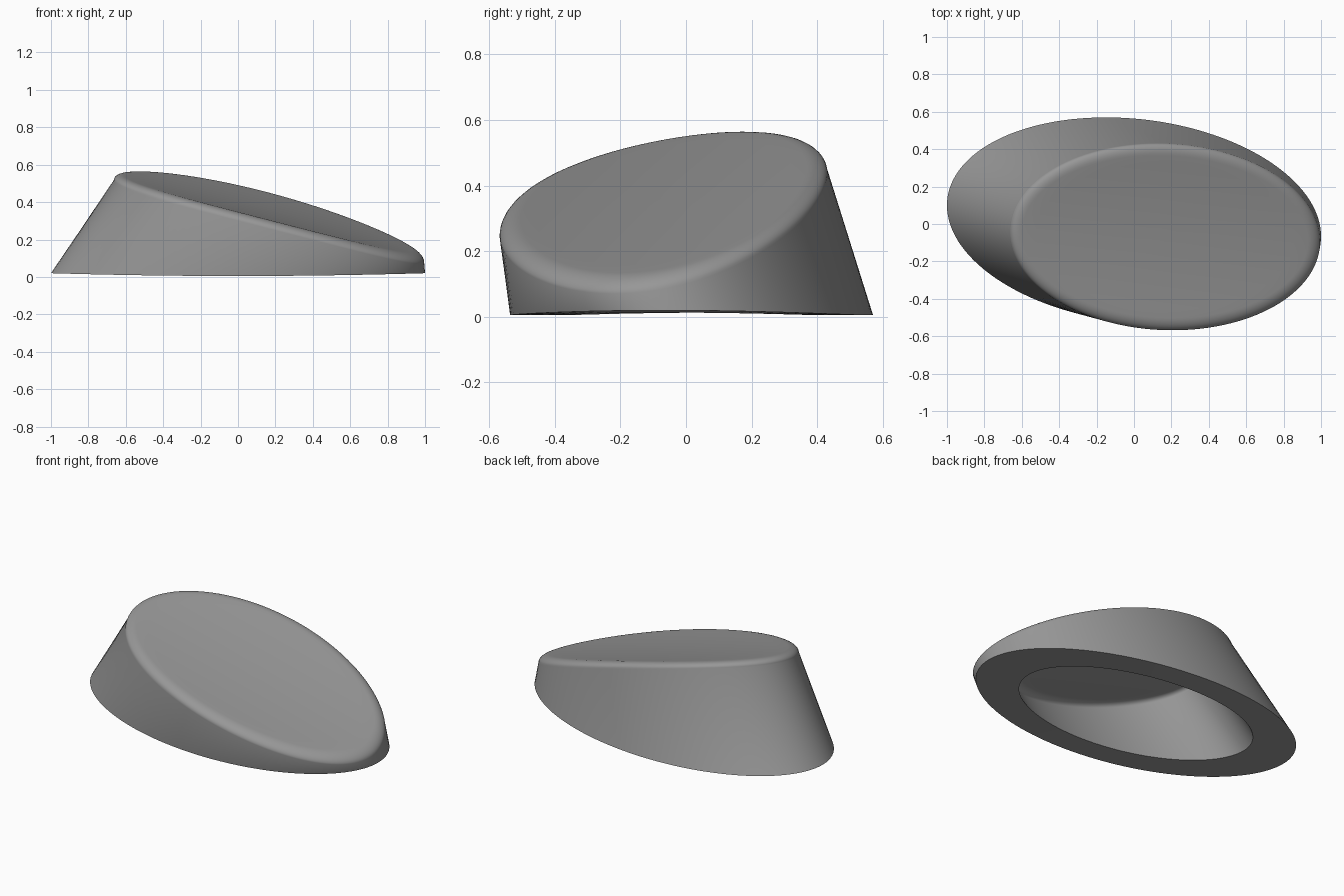
import bpy, bmesh
from math import sin, cos, pi, radians

if "Cube" in bpy.data.objects:
    bpy.data.objects.remove(bpy.data.objects["Cube"])

SEG = 128


def ellipse(cx, cy, a, b, skew, height):
    """Skewed ellipse ring; height(x, y) lifts each point."""
    pts = []
    for i in range(SEG):
        t = 2 * pi * i / SEG
        x, y = cx + a * cos(t), cy + b * sin(t - skew)
        pts.append((x, y, height(x, y)))
    return pts


def base_z(x, y):
    # underside bows up very slightly toward both ends
    return 0.005 + 0.015 * x * x


def slanted(centre):
    # tilted top face with a slight saddle: the front edge is lifted
    def height(x, y):
        u, v = (x - 0.165) / 0.83, (y + 0.068) / 0.5
        return centre - 0.212 * u + 0.082 * v + 0.028 * v * v - 0.015 * u * u
    return height


def rounded_cap(cx, cy, a, b, centre, radius, rise):
    """Rings for a rounded rim followed by shrinking rings over the face."""
    rings = []
    for k in range(9):
        t = pi / 2 * k / 8
        inset = radius * (1 - cos(t))
        rings.append(ellipse(cx, cy, a - inset, b - inset, 0.05,
                             slanted(centre + rise * sin(t))))
    for s in (0.9, 0.75, 0.6, 0.45, 0.3, 0.15, 0.04):
        rings.append(ellipse(cx, cy, (a - radius) * s, (b - radius) * s, 0.05,
                             slanted(centre + rise)))
    return rings


# Hollow ceiling, opening edge, outer foot, then the outer rim and top face
ceiling = rounded_cap(0.13, -0.05, 0.62, 0.37, 0.235, 0.04, 0.03)
opening = ellipse(0, 0.017, 0.73, 0.404, 0.15, base_z)
foot = ellipse(0, 0.017, 1.0, 0.553, 0.15, base_z)
top = rounded_cap(0.165, -0.068, 0.83, 0.5, 0.312, 0.065, 0.043)
rings = ceiling[::-1] + [opening, foot] + top

# Loft the rings and close the ceiling and the top
bm = bmesh.new()
loops = [[bm.verts.new(p) for p in ring] for ring in rings]
for lo, hi in zip(loops, loops[1:]):
    for i in range(SEG):
        j = (i + 1) % SEG
        bm.faces.new((lo[i], lo[j], hi[j], hi[i]))
bm.faces.new(list(reversed(loops[0])))
bm.faces.new(loops[-1])
bmesh.ops.recalc_face_normals(bm, faces=bm.faces)

mesh = bpy.data.meshes.new("slanted_oval_cap")
bm.to_mesh(mesh)
bm.free()
cap = bpy.data.objects.new("slanted_oval_cap", mesh)
bpy.context.collection.objects.link(cap)

# Dark grey finish
grey = bpy.data.materials.new("dark_grey")
grey.diffuse_color = (0.31, 0.31, 0.31, 1)
grey.use_nodes = True
grey.node_tree.nodes["Principled BSDF"].inputs["Base Color"].default_value = grey.diffuse_color
mesh.materials.append(grey)

bpy.context.view_layer.objects.active = cap
cap.select_set(True)
bpy.ops.object.shade_smooth_by_angle(angle=radians(35))
